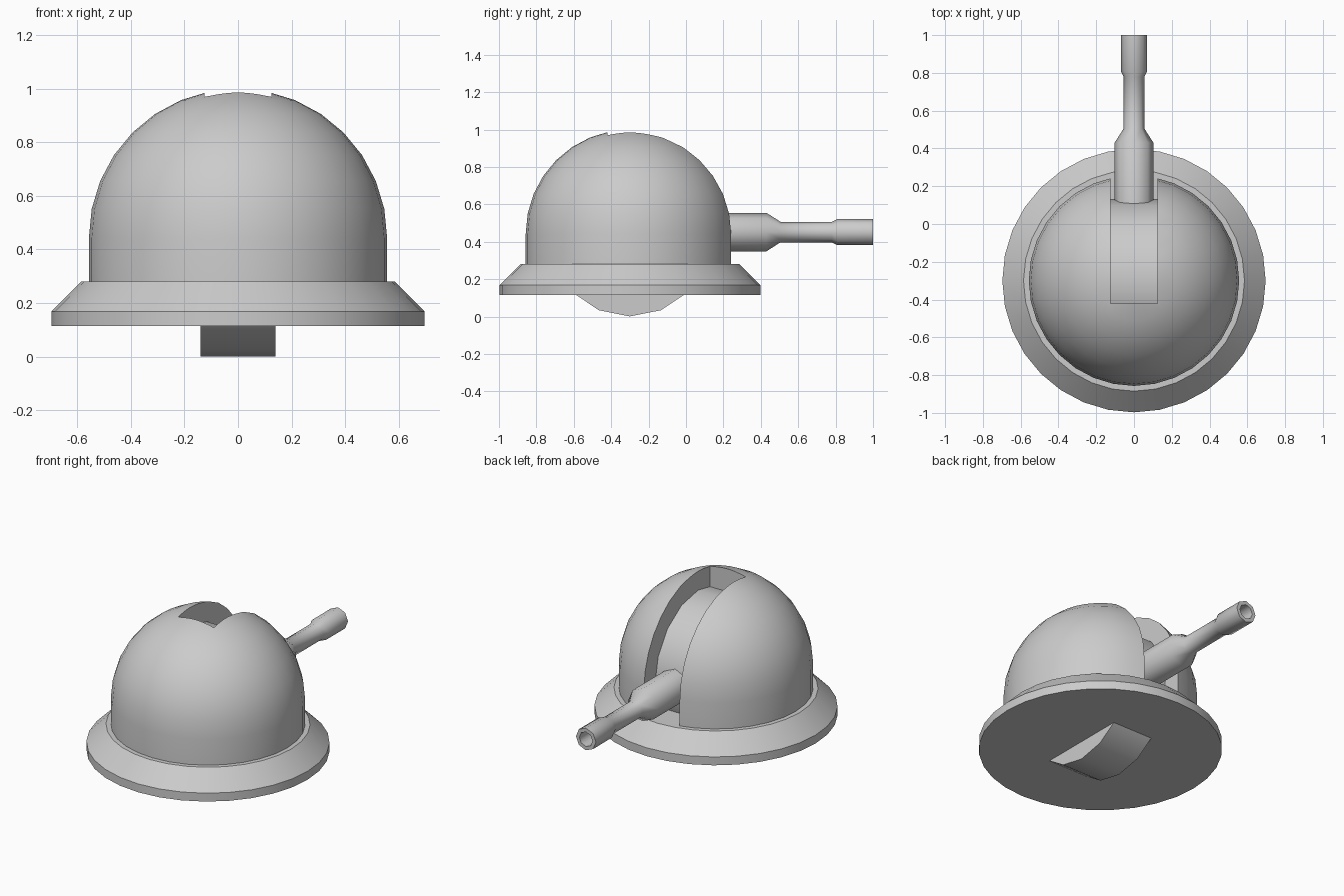
import bpy, bmesh, math
from mathutils import Matrix, Vector

if "Cube" in bpy.data.objects:
    bpy.data.objects.remove(bpy.data.objects["Cube"])

CY = -0.3  # y position of the dome axis


def lathe(name, profile, sides, matrix, smooth=35):
    """Spin (radius, height) points around the local z axis."""
    bm = bmesh.new()
    rings = []
    for r, h in profile:
        rings.append([bm.verts.new((r * math.cos(2 * math.pi * i / sides),
                                    r * math.sin(2 * math.pi * i / sides), h))
                      for i in range(sides)])
    for a, b in zip(rings, rings[1:]):
        for i in range(sides):
            j = (i + 1) % sides
            bm.faces.new((a[i], a[j], b[j], b[i]))
    bmesh.ops.remove_doubles(bm, verts=bm.verts, dist=1e-5)
    bmesh.ops.holes_fill(bm, edges=bm.edges, sides=0)
    bmesh.ops.recalc_face_normals(bm, faces=bm.faces)
    bm.transform(matrix)
    mesh = bpy.data.meshes.new(name)
    bm.to_mesh(mesh)
    bm.free()
    ob = bpy.data.objects.new(name, mesh)
    bpy.context.collection.objects.link(ob)
    shade(ob, smooth)
    return ob


def shade(ob, angle):
    bpy.ops.object.select_all(action='DESELECT')
    ob.select_set(True)
    bpy.context.view_layer.objects.active = ob
    bpy.ops.object.shade_smooth_by_angle(angle=math.radians(angle))


upright = Matrix.Translation((0, CY, 0))

# base flange with sloped shoulder
lathe("base_ring", [(0.697, 0.115), (0.697, 0.168), (0.585, 0.28), (0, 0.28)],
      32, upright)

# dome: short cylinder topped by a hemisphere
R, CZ = 0.557, 0.443
arc = [(R * math.cos(math.radians(a * 11.25)), CZ + R * math.sin(math.radians(a * 11.25)))
       for a in range(9)]
arc[-1] = (0, CZ + R)
dome = lathe("dome", [(R, 0.26)] + arc, 32, upright)

# elevation slot cut through the back and top of the dome
bpy.ops.mesh.primitive_cube_add(size=1, location=(0, 0.04, 0.7))
cutter = bpy.context.object
cutter.name = "slot_cutter"
cutter.scale = (0.25, 0.92, 1.0)
cutter.hide_render = True
mod = dome.modifiers.new("slot", 'BOOLEAN')
mod.operation = 'DIFFERENCE'
mod.solver = 'EXACT'
mod.object = cutter
bpy.context.view_layer.objects.active = dome
bpy.ops.object.modifier_apply(modifier="slot")
bpy.data.objects.remove(cutter)
shade(dome, 35)

# pivot drum, lying along x, showing in the slot and under the base
lathe("pivot_drum", [(0.432, -0.14), (0.432, 0.14)], 16,
      Matrix.Translation((0, CY, 0.433)) @ Matrix.Rotation(math.pi / 2, 4, 'Y'))

# barrel with sleeve, taper, muzzle collar and bore
lathe("barrel", [(0.103, 0.0), (0.103, 0.43), (0.055, 0.505), (0.055, 0.78),
                 (0.07, 0.81), (0.07, 1.0), (0.046, 1.0), (0.046, 0.85), (0, 0.85)],
      8, Matrix.Translation((0, 0, 0.452)) @ Matrix.Rotation(-math.pi / 2, 4, 'X'), 46)
